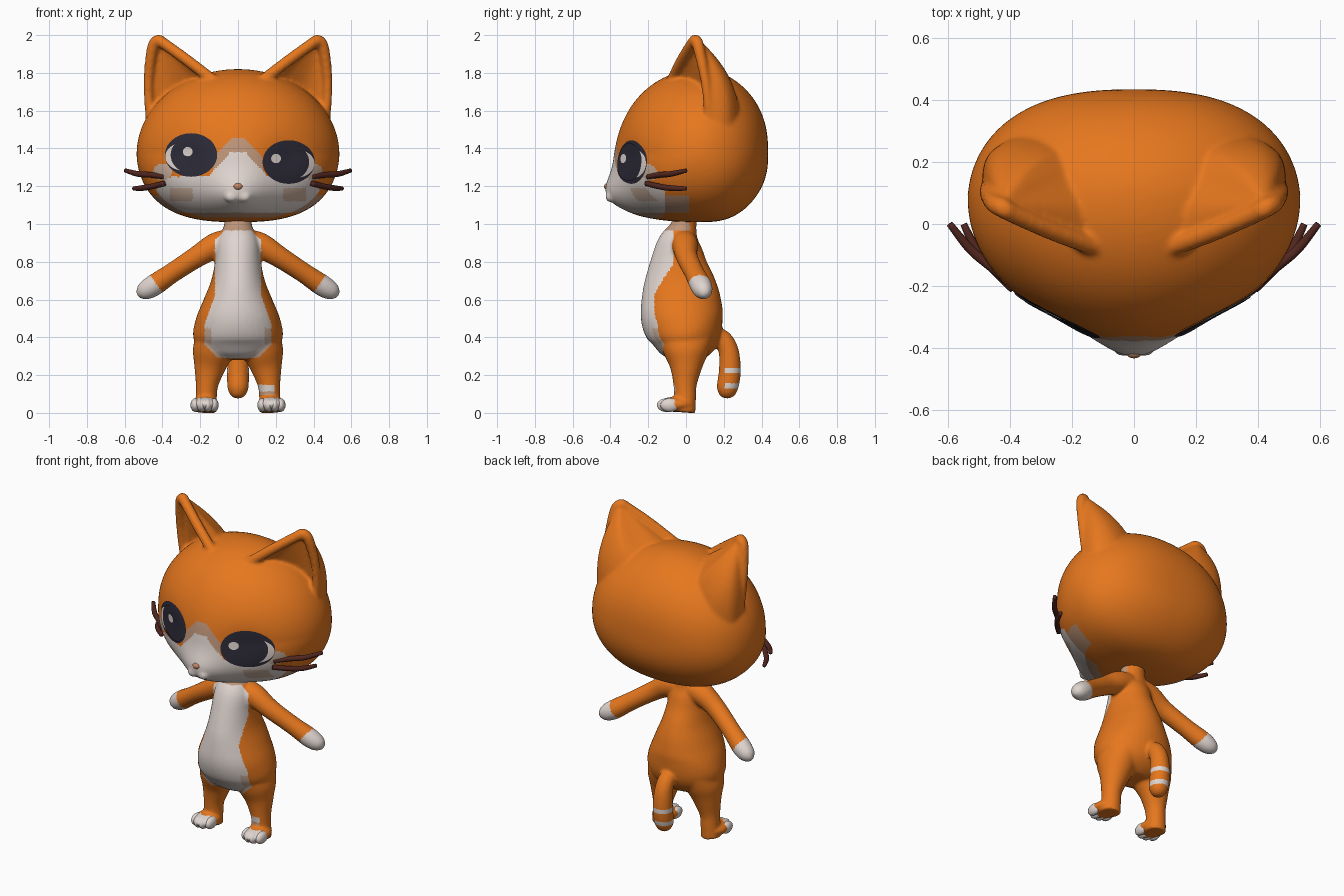
import bpy, bmesh, math
from mathutils import Matrix, Vector
from mathutils.bvhtree import BVHTree

cube = bpy.data.objects.get("Cube")
if cube:
    bpy.data.objects.remove(cube, do_unlink=True)


def material(name, rgb):
    m = bpy.data.materials.new(name)
    m.use_nodes = True
    m.diffuse_color = (*rgb, 1)
    m.node_tree.nodes["Principled BSDF"].inputs["Base Color"].default_value = (*rgb, 1)
    return m


ORANGE = material("orange fur", (0.79, 0.185, 0.013))
WHITE = material("white fur", (0.75, 0.67, 0.63))
TAN = material("tan fur", (0.52, 0.30, 0.19))
BEIGE = material("beige fur", (0.62, 0.45, 0.35))
DARK = material("dark eye", (0.026, 0.024, 0.04))
BROWN = material("brown whisker", (0.085, 0.02, 0.014))
PINK = material("pink nose", (0.55, 0.24, 0.13))
X_AXIS, Y_AXIS = Vector((1, 0, 0)), Vector((0, 1, 0))


def clamp(v):
    return max(0.0, min(1.0, v))


def spline(points, steps, closed=False):
    """Catmull-Rom resampling of tuples of any length."""
    n, out = len(points), []
    pick = lambda i: points[i % n] if closed else points[max(0, min(n - 1, i))]
    for i in range(n if closed else n - 1):
        p0, p1, p2, p3 = (pick(i + k) for k in (-1, 0, 1, 2))
        for s in range(steps):
            t = s / steps
            out.append([0.5 * (2 * b + (c - a) * t + (2 * a - 5 * b + 4 * c - d) * t * t
                               + (3 * b - a - 3 * c + d) * t ** 3)
                        for a, b, c, d in zip(p0, p1, p2, p3)])
    if not closed:
        out.append(list(points[-1]))
    return out


def skin_rings(bm, rings):
    """Bridge rings of coordinates and cap both ends."""
    rows = [[bm.verts.new(p) for p in ring] for ring in rings]
    n = len(rows[0])
    for a, b in zip(rows, rows[1:]):
        for i in range(n):
            j = (i + 1) % n
            bm.faces.new((a[i], a[j], b[j], b[i]))
    bm.faces.new(rows[0][::-1])
    bm.faces.new(rows[-1])


def limb(bm, path, side=1, ref=X_AXIS):
    """Loft ellipses along a path of (x, y, z, width, depth)."""
    pts = spline(path, 5)
    centres = [Vector((p[0] * side, p[1], p[2])) for p in pts]
    rings = []
    for i, (c, p) in enumerate(zip(centres, pts)):
        t = (centres[min(i + 1, len(pts) - 1)] - centres[max(i - 1, 0)]).normalized()
        a = (ref - t * ref.dot(t)).normalized()
        b = t.cross(a)
        rings.append([c + a * p[3] * math.cos(k * math.tau / 40) + b * p[4] * math.sin(k * math.tau / 40)
                      for k in range(40)])
    skin_rings(bm, rings)


def ball(bm, centre, radii, segments=32):
    m = Matrix.Translation(centre) @ Matrix.Diagonal((*radii, 1))
    return bmesh.ops.create_uvsphere(bm, u_segments=segments, v_segments=segments // 2,
                                     radius=1, matrix=m)["verts"]


def make_object(bm, name, *mats):
    bmesh.ops.recalc_face_normals(bm, faces=bm.faces)
    me = bpy.data.meshes.new(name)
    bm.to_mesh(me)
    bm.free()
    ob = bpy.data.objects.new(name, me)
    bpy.context.collection.objects.link(ob)
    for m in mats:
        me.materials.append(m)
    me.shade_smooth()
    return ob


def fuse(ob, voxel, smoothing):
    """Weld overlapping parts into one soft skin."""
    mats = list(ob.data.materials)
    mod = ob.modifiers.new("weld", 'REMESH')
    mod.mode, mod.voxel_size = 'VOXEL', voxel
    mod = ob.modifiers.new("soften", 'SMOOTH')
    mod.factor, mod.iterations = 0.5, smoothing
    dg = bpy.context.evaluated_depsgraph_get()
    me = bpy.data.meshes.new_from_object(ob.evaluated_get(dg))
    ob.modifiers.clear()
    ob.data = me
    me.materials.clear()
    for m in mats:
        me.materials.append(m)
    me.shade_smooth()


def paint(ob, rule):
    for f in ob.data.polygons:
        f.material_index = rule(*f.center)


# Head: egg-like skull drawn out into a muzzle, with shallow eye sockets
bm = bmesh.new()
for v in ball(bm, (0, 0, 0), (1, 1, 1), 96):
    d = v.co.normalized()
    back, front, level = max(0, d.y), max(0, -d.y), 1 - abs(d.z)
    p = 2 + 0.6 * max(0, -d.z) * (1 - back) + (0.4 * back - 0.2 * front) * level
    q = Vector((d.x * 0.537, d.y * (0.355 if d.y > 0 else 0.455), d.z * (0.45 if d.z > 0 else 0.36)))
    v.co = q / sum(abs(c) ** p for c in d) ** (1 / p) + Vector((0, 0.08, 1.37))
    snout = math.exp(-(v.co.x / 0.17) ** 2 - ((v.co.z - 1.13) / 0.14) ** 2)
    socket = math.exp(-((abs(v.co.x) - 0.26) / 0.1) ** 2 - ((v.co.z - 1.34) / 0.1) ** 2)
    v.co.y -= (0.12 * snout - 0.02 * socket) * clamp(front * 2)
for s in (-1, 1):
    ball(bm, (s * 0.034, -0.392, 1.145), (0.038, 0.036, 0.032))

# Ears: hollow cones with a rounded back and a thick rim
EAR = [(0.11, -0.08, 1.73), (0.19, 0.015, 1.70), (0.31, 0.11, 1.64), (0.42, 0.135, 1.55),
       (0.475, 0.11, 1.50), (0.47, 0.22, 1.48), (0.35, 0.29, 1.56), (0.19, 0.24, 1.66),
       (0.10, 0.06, 1.74)]
RIM = [(0.11, -0.08, 1.745, 0.03, 0.03), (0.26, -0.025, 1.86, 0.03, 0.03), (0.385, 0.03, 1.95, 0.03, 0.03),
       (0.425, 0.052, 1.97, 0.032, 0.032), (0.455, 0.07, 1.92, 0.03, 0.03),
       (0.475, 0.105, 1.74, 0.025, 0.025), (0.462, 0.125, 1.53, 0.025, 0.025)]
TIP = Vector((0.425, 0.065, 1.985))
for s in (-1, 1):
    rings = []
    for step in range(13):
        t, ring = 0.95 * step / 12, []
        arch = math.sin(math.pi * t)
        for b in spline(EAR, 4, closed=True):
            q = TIP.lerp(Vector(b), 1 - t)
            outer, rear = clamp((b[0] - 0.1) / 0.3), clamp((b[1] - 0.14) / 0.1)
            ring.append((s * (q.x + 0.03 * outer * arch), q.y + 0.045 * rear * arch, q.z))
        rings.append(ring)
    skin_rings(bm, rings)
    limb(bm, RIM, s, Y_AXIS)
head = make_object(bm, "head", ORANGE, WHITE, TAN, BEIGE)
fuse(head, 0.0105, 5)


def face_mask(x, y, z):
    u = abs(x)
    top = 1.25 + 0.13 * clamp((0.16 - u) / 0.12) - 0.08 * clamp((y + 0.24) / 0.14)
    if y < -0.11 and 1.06 < z < top:
        return 3 if 0.24 < u < 0.36 and 1.12 < z < 1.19 else 1
    if y < -0.14 and z < top + 0.07 and u < 0.13 and z > 1.2:
        return 2
    if y < 0 and ((u - 0.40) / 0.05) ** 2 + ((z - 1.275) / 0.045) ** 2 < 1:
        return 3
    if y < 0.02 and 1.06 < z < 1.15 and u > 0.2:
        return 2
    return 2 if y < -0.12 and 1.035 < z < 1.07 else 0


paint(head, face_mask)

# Eyes: thin plates that follow the head surface
skull = BVHTree.FromPolygons([v.co for v in head.data.vertices],
                             [f.vertices for f in head.data.polygons])


def plate(name, x, z, rx, rz, lift, mat):
    bm = bmesh.new()

    def on_head(px, pz):
        hit, normal, _, _ = skull.ray_cast(Vector((px, -2, pz)), Y_AXIS)
        return bm.verts.new(hit + normal * lift)
    rows = [[on_head(x + rx * r / 7 * math.cos(k * math.tau / 40), z + rz * r / 7 * math.sin(k * math.tau / 40))
             for k in range(40)] for r in range(1, 8)]
    centre = on_head(x, z)
    for k in range(40):
        j = (k + 1) % 40
        bm.faces.new((centre, rows[0][k], rows[0][j]))
        for a, b in zip(rows, rows[1:]):
            bm.faces.new((a[k], b[k], b[j], a[j]))
    ob = make_object(bm, name, mat)
    if ob.data.polygons[0].normal.y > 0:
        ob.data.flip_normals()


for label, s, x, z, gx in (("right", -1, -0.247, 1.365, -0.262), ("left", 1, 0.267, 1.328, 0.197)):
    plate(label + "_eye", x, z, 0.138, 0.115, 0.003, DARK)
    plate(label + "_eye_white", x + s * 0.035, z - 0.008, 0.1, 0.075, 0.005, WHITE)
    plate(label + "_pupil", x - s * 0.012, z, 0.118, 0.1, 0.0072, DARK)
    plate(label + "_eye_glint", gx, z + 0.018, 0.026, 0.025, 0.0095, WHITE)

# Nose
bm = bmesh.new()
ball(bm, (0, -0.414, 1.198), (0.026, 0.02, 0.019), 20)
make_object(bm, "nose", PINK)

# Whiskers
UPPER = [(0.39, -0.20, 1.25, 0.014, 0.014), (0.46, -0.14, 1.26, 0.015, 0.015),
         (0.53, -0.08, 1.265, 0.015, 0.015), (0.595, 0.0, 1.283, 0.011, 0.011)]
LOWER = [(0.39, -0.21, 1.215, 0.014, 0.014), (0.45, -0.15, 1.20, 0.015, 0.015),
         (0.51, -0.08, 1.19, 0.015, 0.015), (0.55, 0.0, 1.188, 0.011, 0.011)]
for label, s in (("right", -1), ("left", 1)):
    for kind, path in (("upper", UPPER), ("lower", LOWER)):
        bm = bmesh.new()
        limb(bm, path, s, Y_AXIS)
        make_object(bm, f"{label}_{kind}_whisker", BROWN)

# Body: torso, limbs and tail welded together
TORSO = [(0, 0, 1.05, 0.065, 0.06), (0, -0.015, 0.98, 0.078, 0.072), (0, -0.035, 0.9, 0.112, 0.115),
         (0, -0.04, 0.8, 0.122, 0.15), (0, -0.035, 0.7, 0.142, 0.187), (0, -0.027, 0.6, 0.182, 0.21),
         (0, -0.02, 0.5, 0.222, 0.217), (0, -0.003, 0.4, 0.237, 0.192), (0, 0, 0.32, 0.19, 0.14),
         (0, 0, 0.28, 0.1, 0.08)]
LEG = [(0.12, 0, 0.42, 0.1, 0.15), (0.135, 0, 0.32, 0.105, 0.12), (0.15, 0, 0.24, 0.083, 0.085),
       (0.164, -0.005, 0.15, 0.06, 0.062), (0.168, -0.005, 0.08, 0.056, 0.058),
       (0.17, -0.01, 0.003, 0.06, 0.06)]
ARM = [(0.05, -0.01, 0.9, 0.07, 0.07), (0.12, -0.005, 0.885, 0.068, 0.068), (0.22, 0.005, 0.825, 0.057, 0.057),
       (0.35, 0.045, 0.74, 0.053, 0.053), (0.45, 0.08, 0.672, 0.057, 0.057),
       (0.505, 0.095, 0.64, 0.044, 0.044), (0.533, 0.1, 0.625, 0.015, 0.015)]
TAIL = [(0, 0.12, 0.40, 0.05, 0.05), (0, 0.185, 0.395, 0.05, 0.05), (0, 0.225, 0.33, 0.054, 0.053),
        (0, 0.232, 0.22, 0.058, 0.058), (0, 0.218, 0.13, 0.055, 0.056), (0, 0.208, 0.09, 0.035, 0.035),
        (0, 0.205, 0.078, 0.01, 0.01)]
bm = bmesh.new()
limb(bm, TORSO)
limb(bm, TAIL)
for s in (-1, 1):
    limb(bm, LEG, s)
    limb(bm, ARM, s, Y_AXIS)
    ball(bm, (s * 0.176, -0.055, 0.045), (0.074, 0.1, 0.04))
body = make_object(bm, "body", ORANGE, WHITE, TAN, BEIGE)
fuse(body, 0.009, 5)


def coat(x, y, z):
    u = abs(x)
    if 0.8 * u - 0.55 * z > -0.03 and z > 0.5:
        return 1  # paws
    if z > 0.965:
        return 2 if y < 0.02 else 0  # neck
    width = 0.122 + 0.055 * clamp((0.62 - z) / 0.15) - 0.06 * clamp((0.36 - z) / 0.06)
    if y < -0.065 and u < width and z > 0.29:
        return 3 if u > width - 0.035 and z < 0.45 else 1  # belly
    if y > 0.205 and (0.21 < z < 0.235 or 0.13 < z < 0.155):
        return 1  # tail rings
    if 0.1 < x < 0.19 and y < -0.02 and 0.095 < z < 0.15:
        return 1 if z > 0.115 else 2  # shin patch
    return 1 if y < -0.075 and 0.01 < z < 0.08 else 0  # foot fronts


paint(body, coat)

# Toes
for label, s in (("right", -1), ("left", 1)):
    bm = bmesh.new()
    for k in range(4):
        off = k - 1.5
        ball(bm, (s * 0.177 + off * 0.033, -0.106 + 0.009 * off * off, 0.041), (0.025, 0.05, 0.036), 20)
    make_object(bm, label + "_toes", WHITE)
